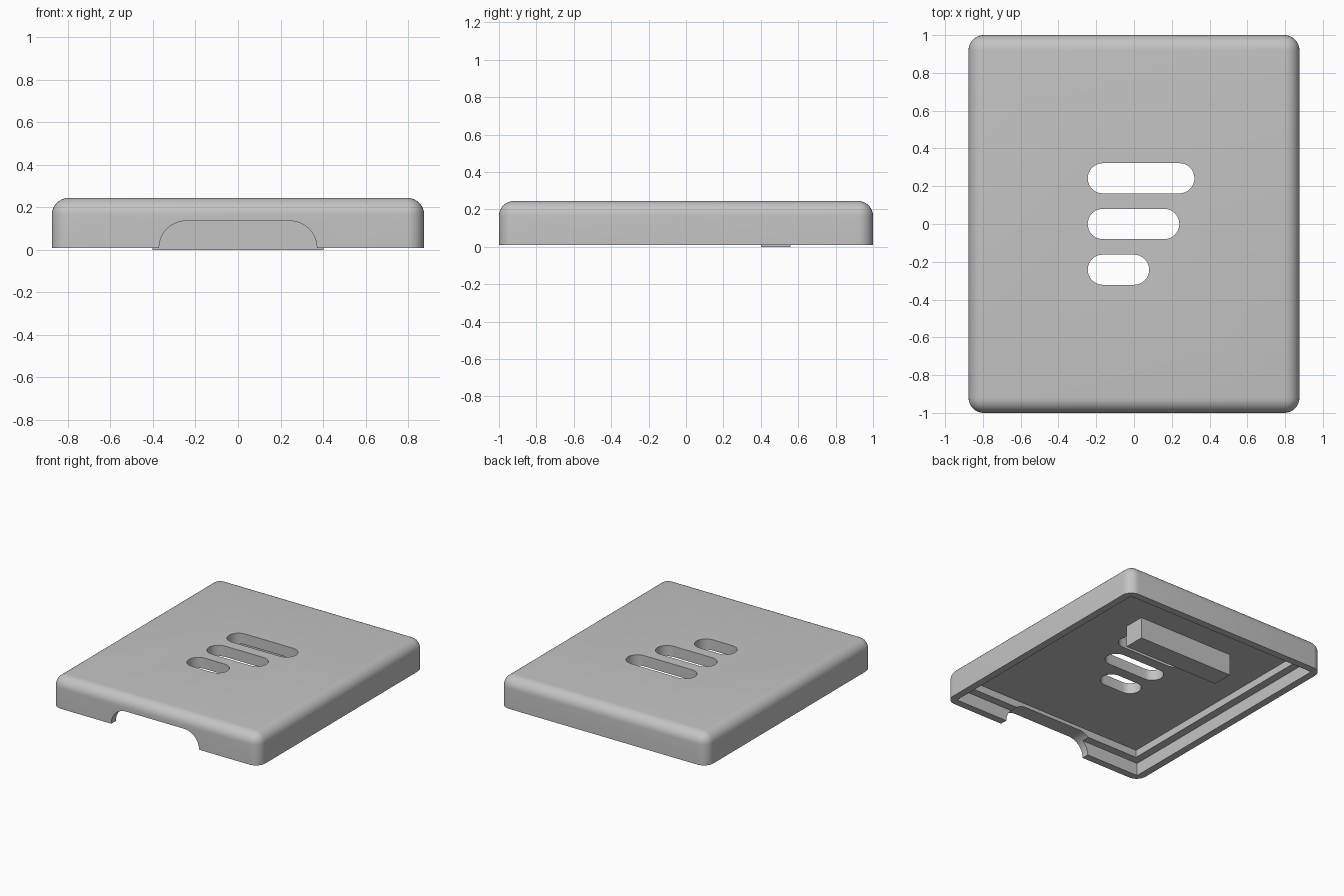
import bpy, bmesh
from math import sin, cos, pi, radians
from mathutils import Vector

if "Cube" in bpy.data.objects:
    bpy.data.objects.remove(bpy.data.objects["Cube"], do_unlink=True)

HALF_X, HALF_Y = 0.876, 1.0
RIM_Z, TOP_Z = 0.01, 0.245
LEDGE_Z, CEILING_Z = 0.107, 0.163
FILLET = 0.08

grey = bpy.data.materials.new("plain_grey")
grey.use_nodes = True
grey.diffuse_color = (0.55, 0.55, 0.55, 1)
grey.node_tree.nodes["Principled BSDF"].inputs["Base Color"].default_value = (0.55, 0.55, 0.55, 1)


def finish(name, bm):
    bmesh.ops.recalc_face_normals(bm, faces=bm.faces)
    mesh = bpy.data.meshes.new(name)
    bm.to_mesh(mesh)
    bm.free()
    mesh.materials.append(grey)
    obj = bpy.data.objects.new(name, mesh)
    bpy.context.collection.objects.link(obj)
    return obj


def box_mesh(x0, x1, y0, y1, z0, z1):
    bm = bmesh.new()
    bmesh.ops.create_cube(bm, size=1)
    size = Vector((x1 - x0, y1 - y0, z1 - z0))
    middle = Vector((x0 + x1, y0 + y1, z0 + z1)) / 2
    for v in bm.verts:
        v.co = v.co * size + middle
    return bm


def prism(name, points, depth):
    """Extrude a closed outline of 3D points along a vector."""
    bm = bmesh.new()
    face = bm.faces.new([bm.verts.new(p) for p in points])
    moved = bmesh.ops.extrude_face_region(bm, geom=[face])["geom"]
    bmesh.ops.translate(bm, vec=depth, verts=[g for g in moved if isinstance(g, bmesh.types.BMVert)])
    return finish(name, bm)


def arc(cx, cy, r, start, end, steps):
    angles = [start + (end - start) * i / steps for i in range(steps + 1)]
    return [(cx + r * cos(a), cy + r * sin(a)) for a in angles]


def cut(target, cutter):
    cutter.hide_render = True
    mod = target.modifiers.new("cut", 'BOOLEAN')
    mod.operation = 'DIFFERENCE'
    mod.solver = 'EXACT'
    mod.object = cutter
    bpy.context.view_layer.objects.active = target
    bpy.ops.object.modifier_apply(modifier=mod.name)
    bpy.data.objects.remove(cutter, do_unlink=True)


# Outer lid with rounded top and upright edges
bm = box_mesh(-HALF_X, HALF_X, -HALF_Y, HALF_Y, RIM_Z, TOP_Z)
rounded = [e for e in bm.edges if max(v.co.z for v in e.verts) > RIM_Z + 0.1]
bmesh.ops.bevel(bm, geom=rounded, offset=FILLET, segments=8, profile=0.5, affect='EDGES')
lid = finish("lid_shell", bm)

# Stepped hollow: wide lower recess, then the narrower cavity
for inset, roof in ((0.056, LEDGE_Z), (0.117, CEILING_Z)):
    x, y = HALF_X - inset, HALF_Y - inset
    cut(lid, finish("hollow_cutter", box_mesh(-x, x, -y, y, -0.1, roof)))

# Three rounded slots through the top, aligned on one side
SLOT_R, SLOT_START = 0.08, -0.245
for y, end in ((0.242, 0.32), (0, 0.24), (-0.242, 0.08)):
    outline = arc(end - SLOT_R, y, SLOT_R, -pi / 2, pi / 2, 16)
    outline += arc(SLOT_START + SLOT_R, y, SLOT_R, pi / 2, 3 * pi / 2, 16)
    cut(lid, prism("slot_cutter", [(px, py, 0.1) for px, py in outline], (0, 0, 0.3)))

# Arched notch through the front wall
NOTCH_R, NOTCH_X = 0.126, 0.245
outline = [(NOTCH_X + NOTCH_R, -0.05)]
outline += arc(NOTCH_X, RIM_Z, NOTCH_R, 0, pi / 2, 12)
outline += arc(-NOTCH_X, RIM_Z, NOTCH_R, pi / 2, pi, 12)
outline += [(-NOTCH_X - NOTCH_R, -0.05)]
cut(lid, prism("notch_cutter", [(px, -1.1, pz) for px, pz in outline], (0, 0.3, 0)))

# Bar hanging from the ceiling, just past the rim
finish("inner_bar", box_mesh(-0.403, 0.403, 0.4, 0.56, 0, CEILING_Z))

bpy.ops.object.select_all(action='DESELECT')
lid.select_set(True)
bpy.context.view_layer.objects.active = lid
bpy.ops.object.shade_smooth_by_angle(angle=radians(30))
